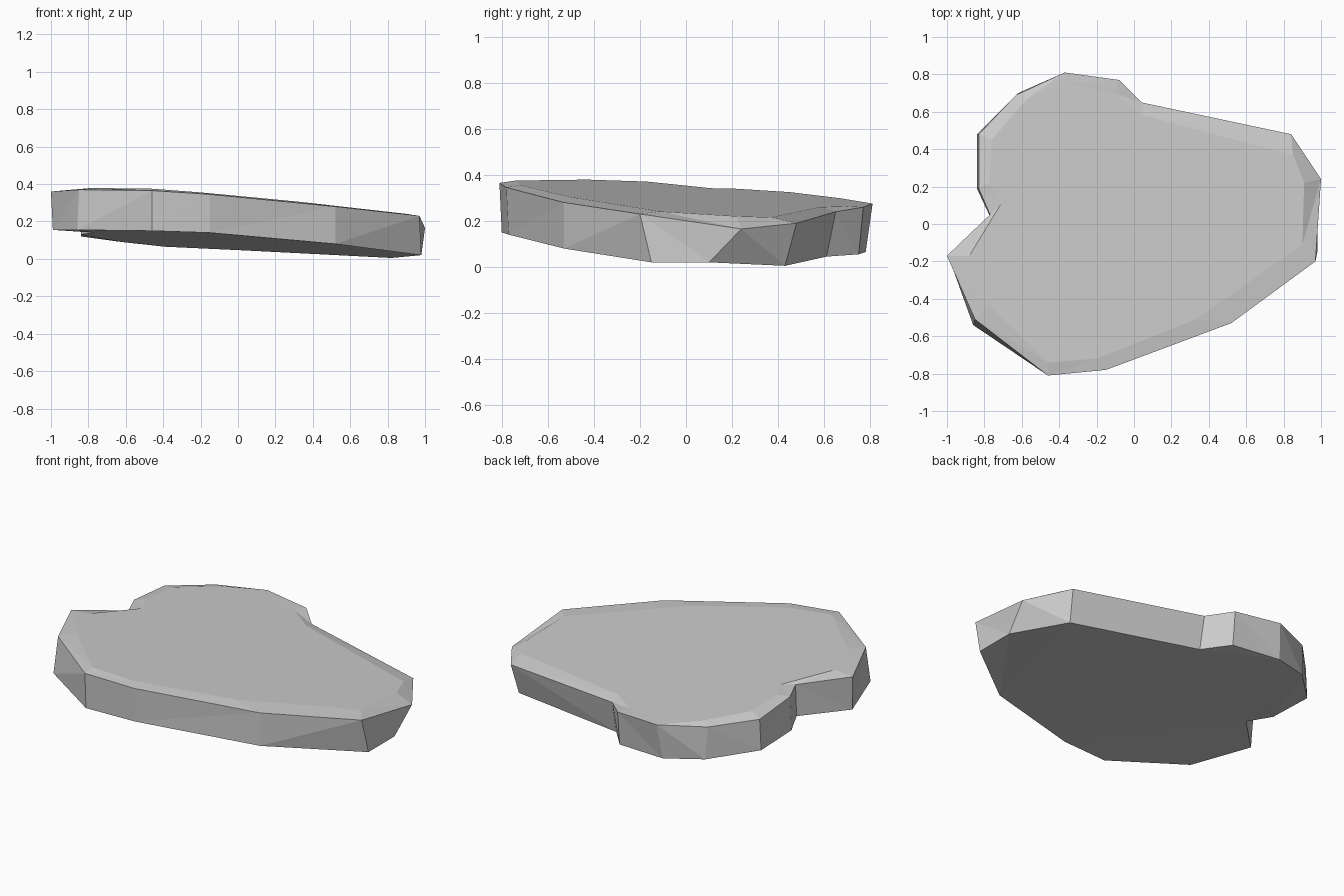
import bpy, bmesh

# Upper rim (x, y, z), counter-clockwise from the left tip
upper_rim = [(-1, -.17, .36), (-.85, -.51, .37), (-.46, -.81, .365), (-.15, -.78, .345),
             (.52, -.53, .28), (.97, -.20, .23), (1, .24, .165), (.84, .48, .19),
             (.04, .65, .24), (-.08, .77, .26), (-.37, .81, .275), (-.63, .69, .285),
             (-.83, .48, .305), (-.83, .19, .33), (-.77, .05, .335)]

# Lower rim, matching the upper rim point for point
lower_rim = [(-.99, -.18, .155), (-.86, -.54, .155), (-.46, -.80, .15), (-.15, -.77, .14),
             (.52, -.53, .08), (.98, -.15, .02), (.98, .10, .02), (.82, .43, .005),
             (.04, .61, .045), (-.08, .75, .055), (-.39, .78, .065), (-.62, .70, .09),
             (-.84, .48, .12), (-.84, .19, .13), (-.77, .04, .14)]

# Inner edge of the sloping top face
inner_rim = [(-.88, -.17), (-.78, -.43), (-.46, -.74), (-.20, -.72), (.33, -.51),
             (.90, -.11), (.91, .22), (.85, .37), (.05, .58), (-.11, .70),
             (-.35, .75), (-.57, .67), (-.76, .45), (-.77, .22), (-.71, .11)]


def top_height(x, y):
    return .298 - .071 * x - .06 * y


bm = bmesh.new()
low = [bm.verts.new(p) for p in lower_rim]
up = [bm.verts.new(p) for p in upper_rim]
top = [bm.verts.new((x, y, top_height(x, y))) for x, y in inner_rim]

# Side walls and chamfered top border
n = len(low)
for a, b in ((low, up), (up, top)):
    for i in range(n):
        j = (i + 1) % n
        bm.faces.new((a[i], a[j], b[j], b[i]))

# Top and bottom faces
bm.faces.new(top)
bm.faces.new(low[::-1])
bmesh.ops.triangulate(bm, faces=bm.faces[:])
bmesh.ops.recalc_face_normals(bm, faces=bm.faces[:])

mesh = bpy.data.meshes.new("flat_rock")
bm.to_mesh(mesh)
bm.free()
bpy.context.collection.objects.link(bpy.data.objects.new("flat_rock", mesh))
